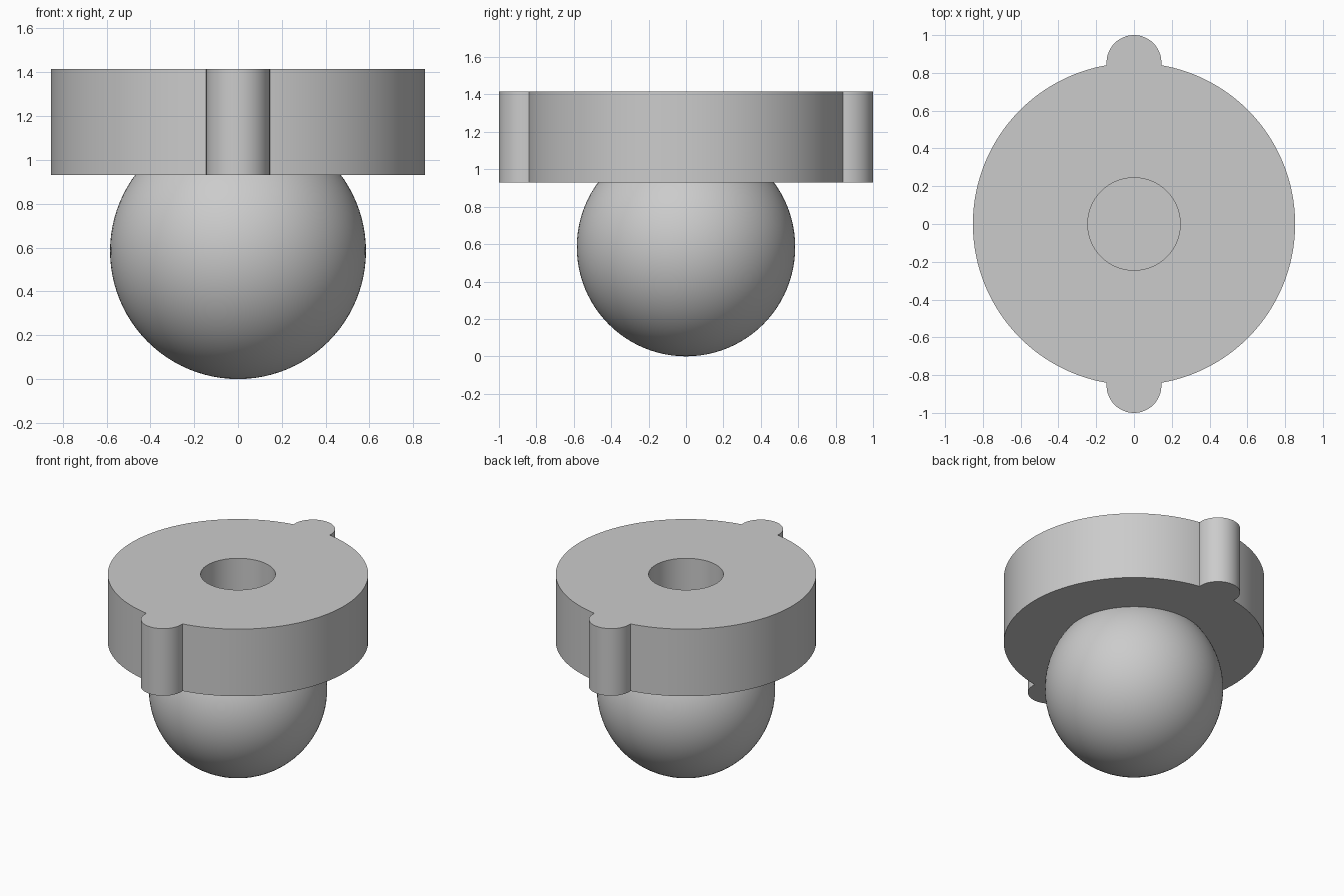
import bpy, bmesh, math
from mathutils import Matrix, Vector

if "Cube" in bpy.data.objects:
    bpy.data.objects.remove(bpy.data.objects["Cube"], do_unlink=True)

BALL_R, DISC_R, LUG_R, HOLE_R = 0.584, 0.853, 0.145, 0.245
DISC_BOTTOM, DISC_TOP = 0.93, 1.415

grey = bpy.data.materials.new("plain_grey")
grey.use_nodes = True
grey.diffuse_color = (0.6, 0.6, 0.6, 1)
grey.node_tree.nodes["Principled BSDF"].inputs["Base Color"].default_value = (0.6, 0.6, 0.6, 1)


def add_object(name, bm):
    mesh = bpy.data.meshes.new(name)
    bm.to_mesh(mesh)
    bm.free()
    mesh.materials.append(grey)
    obj = bpy.data.objects.new(name, mesh)
    bpy.context.collection.objects.link(obj)
    return obj


def cylinder(name, radius, bottom, top, y=0, sides=128):
    bm = bmesh.new()
    bmesh.ops.create_cone(bm, cap_ends=True, segments=sides, radius1=radius, radius2=radius,
                          depth=top - bottom,
                          matrix=Matrix.Translation((0, y, (bottom + top) / 2)))
    return add_object(name, bm)


def apply_boolean(target, tool, operation):
    bpy.context.view_layer.objects.active = target
    mod = target.modifiers.new(tool.name, "BOOLEAN")
    mod.object, mod.operation, mod.solver = tool, operation, "EXACT"
    bpy.ops.object.modifier_apply(modifier=mod.name)
    bpy.data.objects.remove(tool, do_unlink=True)


# Disc with a half-round lug at the front and back, and a bore through the middle
disc = cylinder("disc", DISC_R, DISC_BOTTOM, DISC_TOP)
for name, side in (("front_lug", -1), ("back_lug", 1)):
    lug = cylinder(name, LUG_R, DISC_BOTTOM, DISC_TOP, side * (1 - LUG_R), 64)
    apply_boolean(disc, lug, "UNION")
bore = cylinder("bore", HOLE_R, DISC_BOTTOM - 0.1, DISC_TOP + 0.1, 0, 64)
apply_boolean(disc, bore, "DIFFERENCE")

# Ball cut flat under the disc; the flat closes the bore
bm = bmesh.new()
bmesh.ops.create_uvsphere(bm, u_segments=96, v_segments=48, radius=BALL_R,
                          matrix=Matrix.Translation((0, 0, BALL_R)))
cut = bmesh.ops.bisect_plane(bm, geom=bm.verts[:] + bm.edges[:] + bm.faces[:],
                             plane_co=Vector((0, 0, DISC_BOTTOM)), plane_no=Vector((0, 0, 1)),
                             clear_outer=True)
rim = [e for e in cut["geom_cut"] if isinstance(e, bmesh.types.BMEdge)]
bmesh.ops.contextual_create(bm, geom=rim)
bmesh.ops.recalc_face_normals(bm, faces=bm.faces[:])
ball = add_object("ball", bm)

# Smooth curves, sharp rims
bpy.ops.object.select_all(action="DESELECT")
for obj in (disc, ball):
    obj.select_set(True)
bpy.context.view_layer.objects.active = disc
bpy.ops.object.shade_smooth_by_angle(angle=math.radians(30))
